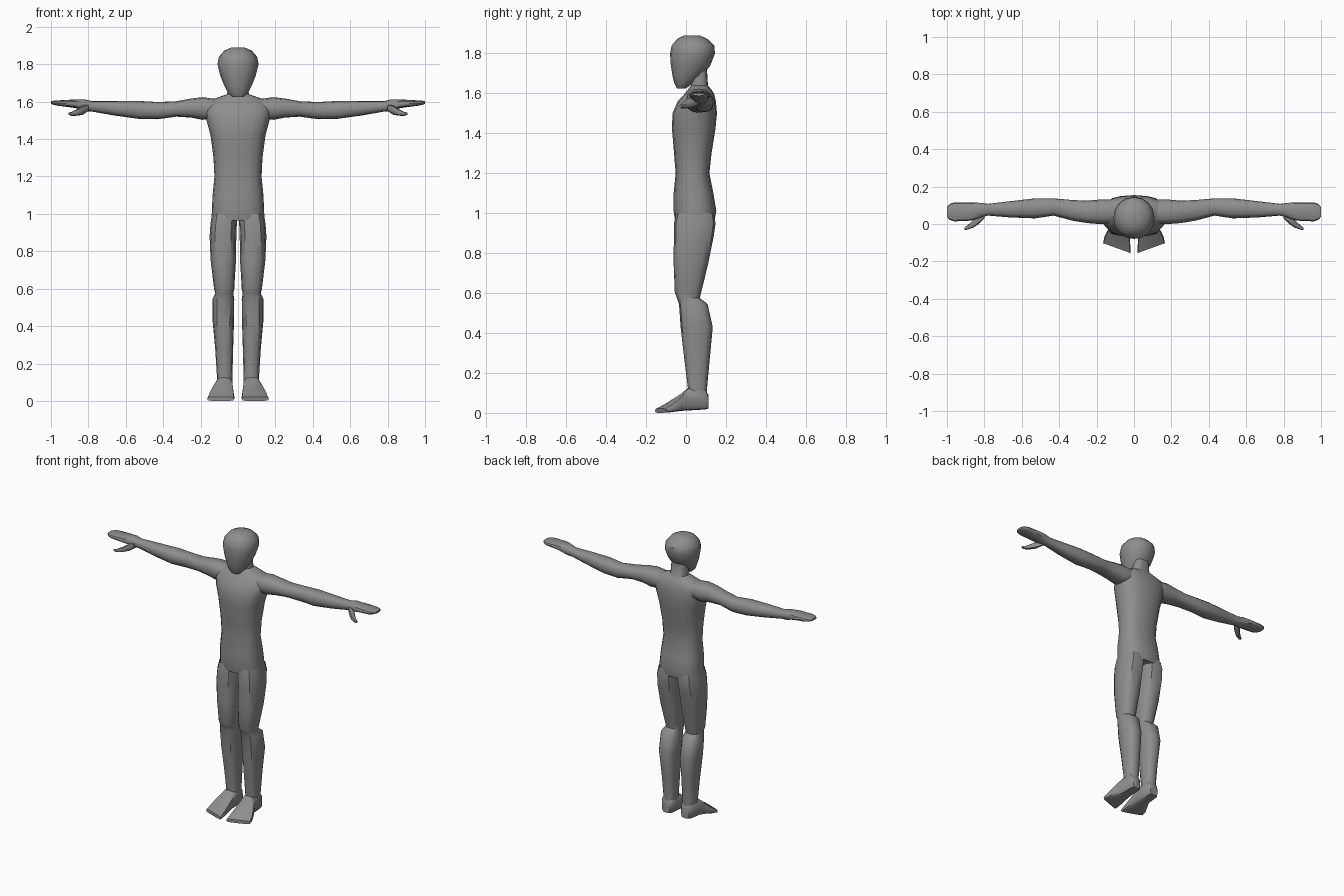
import bpy, bmesh, math

grey = bpy.data.materials.new("matte grey")
grey.diffuse_color = (0.27, 0.27, 0.27, 1)

ORDER = {"X": lambda t, u, v: (t, u, v),
         "Y": lambda t, u, v: (u, t, v),
         "Z": lambda t, u, v: (u, v, t)}


def loft(name, axis, rings, sides=12, power=2.4, mirror=False, caps=(True, True), warp=None):
    """Skin rounded rings given as (position, u_min, u_max, v_min, v_max) along an axis."""
    bm = bmesh.new()
    loops = []
    for t, u0, u1, v0, v1 in rings:
        loop = []
        for i in range(sides):
            a = 2 * math.pi * i / sides
            c, s = math.cos(a), math.sin(a)
            u = (u0 + u1) / 2 + (u1 - u0) / 2 * math.copysign(abs(c) ** (2 / power), c)
            v = (v0 + v1) / 2 + (v1 - v0) / 2 * math.copysign(abs(s) ** (2 / power), s)
            p = ORDER[axis](t, u, v)
            loop.append(bm.verts.new(warp(*p) if warp else p))
        loops.append(loop)
    for a, b in zip(loops, loops[1:]):
        for i in range(sides):
            j = (i + 1) % sides
            bm.faces.new((a[i], a[j], b[j], b[i]))
    bmesh.ops.recalc_face_normals(bm, faces=bm.faces)
    if caps[0]:
        bm.faces.new(loops[0])
    if caps[1]:
        bm.faces.new(loops[-1])
    bmesh.ops.recalc_face_normals(bm, faces=bm.faces)
    mesh = bpy.data.meshes.new(name)
    bm.to_mesh(mesh)
    bm.free()
    mesh.materials.append(grey)
    ob = bpy.data.objects.new(name, mesh)
    bpy.context.collection.objects.link(ob)
    bpy.ops.object.select_all(action="DESELECT")
    ob.select_set(True)
    bpy.context.view_layer.objects.active = ob
    bpy.ops.object.shade_smooth_by_angle(angle=math.radians(40))
    if mirror:
        ob.modifiers.new("mirror", "MIRROR")
    return ob


def sym(z, half, y0, y1):
    return (z, -half, half, y0, y1)


# head: egg shape with the chin pushed forward
loft("head", "Z", [
    sym(1.625, 0.03, -0.045, 0.0), sym(1.65, 0.055, -0.058, 0.035),
    sym(1.69, 0.075, -0.068, 0.085), sym(1.74, 0.095, -0.076, 0.122),
    sym(1.80, 0.11, -0.08, 0.145), sym(1.84, 0.102, -0.072, 0.142),
    sym(1.872, 0.075, -0.045, 0.11), sym(1.89, 0.035, -0.01, 0.07)],
    sides=16, power=2.1)

# torso from hips to shoulders, narrowing into the neck
loft("torso", "Z", [
    sym(0.965, 0.142, -0.055, 0.143), sym(1.01, 0.14, -0.062, 0.152),
    sym(1.10, 0.136, -0.062, 0.137), sym(1.20, 0.126, -0.052, 0.117),
    sym(1.30, 0.131, -0.06, 0.128), sym(1.42, 0.147, -0.07, 0.147),
    sym(1.50, 0.168, -0.068, 0.155), sym(1.56, 0.18, -0.042, 0.15),
    sym(1.60, 0.165, -0.005, 0.14), sym(1.622, 0.11, 0.012, 0.125),
    sym(1.64, 0.058, 0.025, 0.11), sym(1.72, 0.052, 0.025, 0.105)],
    sides=16, power=2.5, caps=(True, False))

# legs: thigh, knee, calf and ankle
loft("leg", "Z", [
    (1.0, 0.004, 0.138, -0.05, 0.14), (0.95, 0.006, 0.147, -0.06, 0.148),
    (0.88, 0.009, 0.152, -0.061, 0.138), (0.75, 0.011, 0.146, -0.062, 0.112),
    (0.60, 0.02, 0.128, -0.056, 0.075), (0.575, 0.025, 0.122, -0.045, 0.07),
    (0.545, 0.02, 0.137, -0.035, 0.108), (0.43, 0.021, 0.136, -0.027, 0.134),
    (0.28, 0.026, 0.122, -0.01, 0.12), (0.12, 0.03, 0.112, 0.01, 0.105),
    (0.08, 0.03, 0.112, 0.01, 0.106)],
    power=2.7, mirror=True, caps=(False, False))


# feet: wedges splayed out at the front, toe line slanting back on the outside
def splay(x, y, z):
    return x, y + 0.36 * (x - 0.02) * min(1, max(0, -y / 0.13)), z


loft("foot", "Y", [
    (0.112, 0.042, 0.1, 0.022, 0.09), (0.095, 0.03, 0.114, 0.017, 0.12),
    (0.01, 0.028, 0.118, 0.012, 0.125), (-0.03, 0.025, 0.135, 0.01, 0.095),
    (-0.11, 0.02, 0.158, 0.002, 0.047), (-0.155, 0.02, 0.165, 0.0, 0.022)],
    power=4, mirror=True, warp=splay)

# arms: shoulder, elbow, wrist, then the flattened hand
loft("arm", "X", [
    (0.12, 0.0, 0.13, 1.51, 1.615), (0.19, 0.0, 0.13, 1.503, 1.624),
    (0.25, 0.005, 0.125, 1.515, 1.617), (0.33, 0.018, 0.128, 1.52, 1.602),
    (0.43, 0.045, 0.137, 1.506, 1.598), (0.53, 0.03, 0.137, 1.508, 1.604),
    (0.66, 0.035, 0.122, 1.526, 1.604), (0.78, 0.045, 0.108, 1.547, 1.603),
    (0.82, 0.035, 0.113, 1.55, 1.613), (0.87, 0.018, 0.116, 1.566, 1.612),
    (0.96, 0.014, 0.116, 1.578, 1.607), (0.985, 0.022, 0.108, 1.583, 1.605),
    (1.0, 0.038, 0.09, 1.588, 1.602)],
    power=2.5, mirror=True, caps=(False, True))

# thumbs: short tapered stubs below the front of the palm
loft("thumb", "X", [
    (0.80, 0.03, 0.08, 1.55, 1.585), (0.83, 0.0, 0.055, 1.53, 1.58),
    (0.86, -0.02, 0.02, 1.525, 1.56), (0.89, -0.03, -0.007, 1.524, 1.545),
    (0.905, -0.033, -0.018, 1.53, 1.542)],
    sides=8, mirror=True)
